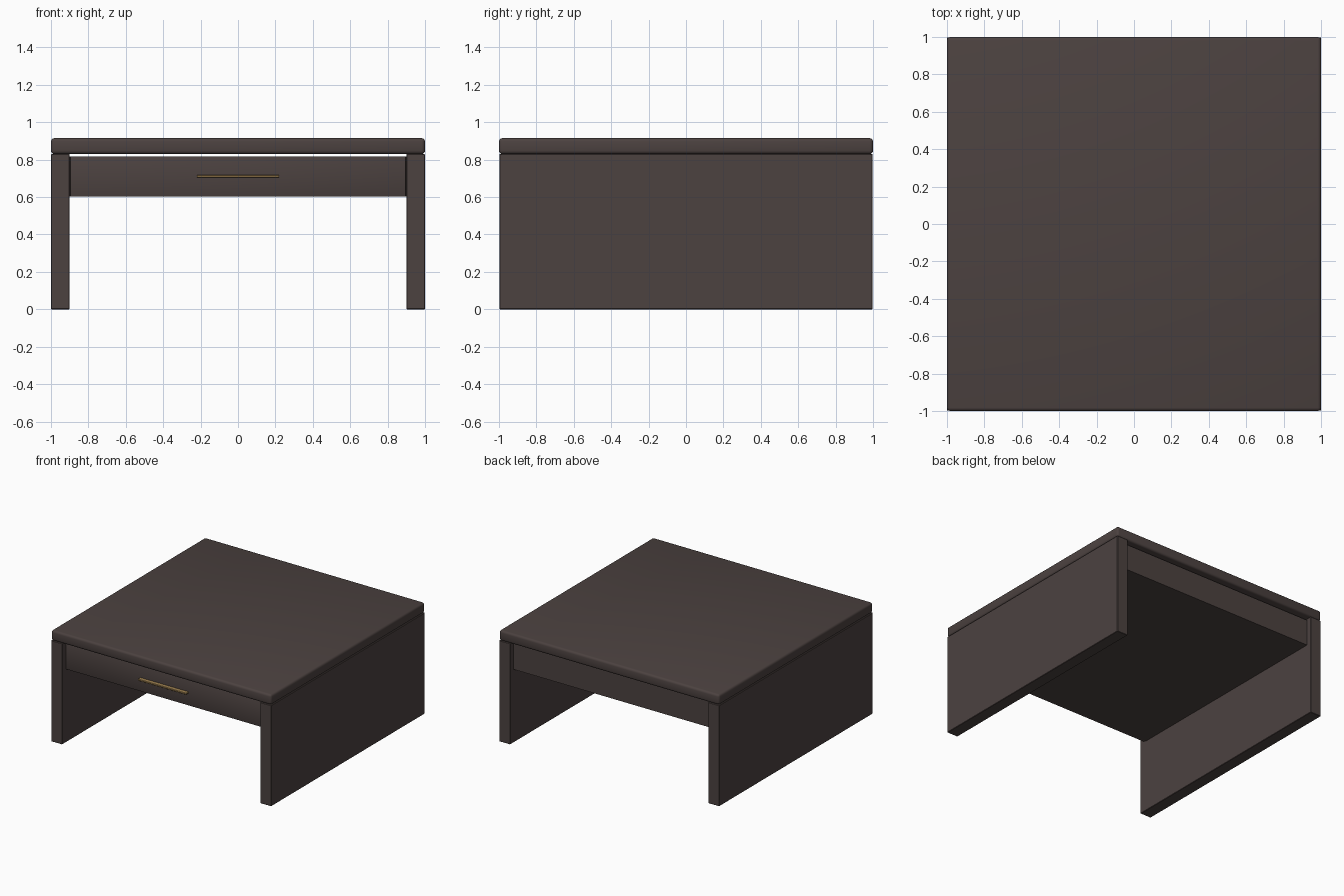
import bpy

if "Cube" in bpy.data.objects:
    bpy.data.objects.remove(bpy.data.objects["Cube"], do_unlink=True)


def material(name, rgb):
    m = bpy.data.materials.new(name)
    m.use_nodes = True
    m.diffuse_color = (*rgb, 1)
    bsdf = next(n for n in m.node_tree.nodes if n.type == 'BSDF_PRINCIPLED')
    bsdf.inputs["Base Color"].default_value = (*rgb, 1)
    return m


wood = material("dark_wood", (0.072, 0.054, 0.051))
brass = material("brass", (0.36, 0.23, 0.085))


def box(name, lo, hi, mat, bevel=0.0, segments=1):
    """Box between two corners, with optionally rounded edges."""
    bpy.ops.mesh.primitive_cube_add(
        size=1, location=[(a + b) / 2 for a, b in zip(lo, hi)])
    ob = bpy.context.object
    ob.name = name
    ob.scale = [b - a for a, b in zip(lo, hi)]
    bpy.ops.object.transform_apply(location=False, rotation=False, scale=True)
    ob.data.materials.append(mat)
    if bevel:
        mod = ob.modifiers.new("rounded_edges", 'BEVEL')
        mod.width = bevel
        mod.segments = segments
        bpy.ops.object.modifier_apply(modifier=mod.name)
        bpy.ops.object.shade_smooth_by_angle()
    return ob


# Rounded table top
box("table_top", (-1, -1, 0.83), (1, 1, 0.915), wood, 0.018, 3)

# Full-depth side panels
for name, x in (("left_side_panel", 0.95), ("right_side_panel", -0.95)):
    box(name, (x - 0.05, -0.998, 0), (x + 0.05, 0.998, 0.83), wood, 0.003)

# Drawer case, recessed between the sides, with a shadow gap under the top
box("drawer_case", (-0.9, -0.935, 0.602), (0.9, 0.955, 0.818), wood)
box("drawer_front", (-0.898, -0.955, 0.602), (0.898, -0.93, 0.818), wood, 0.007, 2)

# Slim bar handle
box("drawer_handle", (-0.22, -0.987, 0.704), (0.22, -0.952, 0.717), brass, 0.002)
